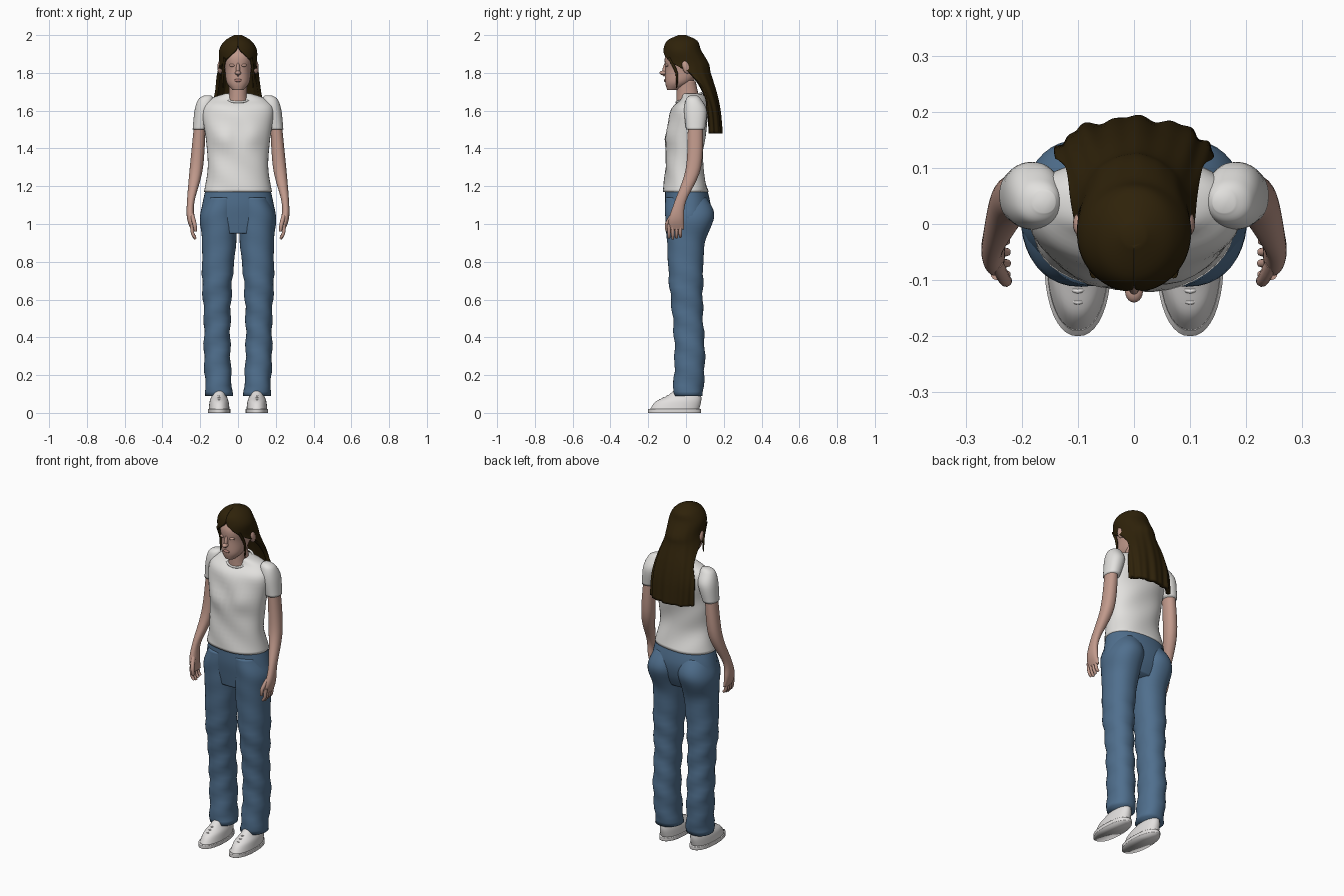
import bpy, bmesh
from math import sin, cos, pi, radians, exp
from mathutils import Matrix, Vector

if "Cube" in bpy.data.objects:
    bpy.data.objects.remove(bpy.data.objects["Cube"])


def material(name, *rgb):
    mat = bpy.data.materials.new(name)
    mat.use_nodes = True
    mat.diffuse_color = (*rgb, 1)
    shader = mat.node_tree.nodes["Principled BSDF"]
    shader.inputs["Base Color"].default_value = (*rgb, 1)
    return mat


SKIN = material("skin", .53, .32, .26)
LIPS = material("lips", .42, .21, .18)
HAIR = material("dark brown hair", .028, .016, .003)
SHIRT = material("white cotton", .76, .75, .73)
DENIM = material("blue denim", .08, .16, .27)
SHOE = material("white leather", .76, .74, .73)


def finish(name, bm, mat, mirror):
    """Turn a bmesh into a smooth object whose hems stay crisp."""
    for edge in bm.edges:
        edge.smooth = edge.calc_face_angle(0) < radians(50)
    mesh = bpy.data.meshes.new(name)
    bm.to_mesh(mesh)
    bm.free()
    mesh.materials.append(mat)
    for polygon in mesh.polygons:
        polygon.use_smooth = True
    ob = bpy.data.objects.new(name, mesh)
    bpy.context.collection.objects.link(ob)
    if mirror:
        ob.modifiers.new("mirror", "MIRROR").use_mirror_merge = False
    return ob


def spline(points, steps):
    """Smooth curve through a few points of any dimension."""
    keys = [Vector(p) for p in points]
    keys = [keys[0], *keys, keys[-1]]
    for before, start, end, after in zip(keys, keys[1:], keys[2:], keys[3:]):
        for i in range(steps):
            t = i / steps
            enter, leave = (end - before) / 2, (after - start) / 2
            bend = enter + leave - 2 * (end - start)
            yield start + t * (enter + t * (end - start - enter - bend + t * bend))
    yield keys[-1]


def signed_power(value, exponent):
    return abs(value) ** exponent * (1 if value >= 0 else -1)


def loft(name, mat, rings, mirror=False, count=40, power=2.2, push=None, arc=False):
    """Skin over horizontal ovals: height, centre x, centre y, radius x, radius y,
    and for an arc the half angle left open at the front."""
    bm = bmesh.new()
    rows = []
    for z, cx, cy, rx, ry, *opening in spline(rings, 6):
        gap = radians(max(0, opening[0])) if arc else 0
        row = []
        for i in range(count):
            angle = gap + 2 * (pi - gap) * i / (count - 1 if arc else count)
            x = cx + rx * signed_power(sin(angle), 2 / power)
            y = cy - ry * signed_power(cos(angle), 2 / power)
            if push:
                x, y = push(x, y, z, angle)
            row.append(bm.verts.new((x, y, z)))
        rows.append(row)
    for low, high in zip(rows, rows[1:]):
        for i in range(count - 1 if arc else count):
            j = (i + 1) % count
            bm.faces.new((low[i], low[j], high[j], high[i]))
    bm.faces.new(rows[-1])
    if not arc:
        bm.faces.new(reversed(rows[0]))
    return finish(name, bm, mat, mirror)


def ellipsoid(name, mat, centre, radii, mirror=False, tilt=0):
    bm = bmesh.new()
    place = Matrix.Translation(centre) @ Matrix.Rotation(radians(tilt), 4, "X")
    bmesh.ops.create_uvsphere(bm, u_segments=20, v_segments=12, radius=1,
                              matrix=place @ Matrix.Diagonal((*radii, 1)))
    return finish(name, bm, mat, mirror)


def tube(name, mat, radius, points, tip=1, closed=False):
    """Round strand through points, tapering to the tip factor."""
    curve = bpy.data.curves.new(name, "CURVE")
    curve.dimensions = "3D"
    curve.bevel_depth, curve.bevel_resolution = radius, 3
    curve.use_fill_caps = True
    line = curve.splines.new("POLY")
    path = list(spline(points, 4))
    line.points.add(len(path) - 1)
    for i, (point, position) in enumerate(zip(line.points, path)):
        point.co = (*position, 1)
        point.radius = 1 + (tip - 1) * (i / len(path)) ** 2
    line.use_cyclic_u = closed
    curve.materials.append(mat)
    bpy.context.collection.objects.link(bpy.data.objects.new(name, curve))


def tube_pair(name, mat, radius, points, tip=1):
    for side, sign in (("left", 1), ("right", -1)):
        mirrored = [(sign * x, y, z) for x, y, z in points]
        tube(f"{side}_{name}", mat, radius, mirrored, tip)


# Head, neck and face
loft("head", SKIN, [(1.71, 0, -.07, .03, .03), (1.75, 0, -.04, .06, .07), (1.82, 0, -.01, .07, .1),
                    (1.89, 0, -.01, .08, .1), (1.96, 0, -.02, .05, .05)])
loft("neck", SKIN, [(1.6, 0, .02, .07, .07), (1.67, 0, .01, .05, .06), (1.76, 0, 0, .05, .05)])
ellipsoid("nose_bridge", SKIN, (0, -.11, 1.82), (.01, .014, .04), tilt=-12)
ellipsoid("nose_tip", SKIN, (0, -.12, 1.8), (.016, .02, .012))
ellipsoid("ear", SKIN, (.095, 0, 1.83), (.014, .02, .036), mirror=True, tilt=18)
ellipsoid("eyelid", SKIN, (.03, -.1, 1.84), (.017, .012, .008), mirror=True)
ellipsoid("mouth", LIPS, (0, -.11, 1.76), (.02, .007, .008))


# Hair shell, open around the face and falling behind the shoulders
def strands(x, y, z, angle):
    wave = .04 * sin(9 * angle + 3 * z) + .03 * sin(17 * angle)
    wave *= max(0, 1.95 - z)
    return x * (1 + wave), y + abs(y) * wave


hair = loft("long_hair", HAIR, [
    (1.48, 0, .12, .14, .07, 90), (1.6, 0, .11, .14, .07, 95), (1.7, 0, .07, .13, .09, 110),
    (1.8, 0, .01, .11, .12, 95), (1.85, 0, 0, .1, .12, 55), (1.92, 0, -.02, .1, .1, 7),
    (1.97, 0, -.02, .07, .08, 0), (2, 0, -.02, .02, .02, 0)],
    count=120, power=2, push=strands, arc=True)
shell = hair.modifiers.new("thickness", "SOLIDIFY")
shell.thickness, shell.offset = .02, -1
tube_pair("face_lock", HAIR, .008, [(.07, -.09, 1.88), (.08, -.05, 1.8), (.08, -.05, 1.72)], tip=.2)


# Shirt with soft bust shaping, sleeves and collar
def bust(x, y, z, angle):
    if y < 0:
        y -= .016 * exp(-300 * ((abs(x) - .07) ** 2 + (z - 1.46) ** 2))
    return x, y + .003 * sin(35 * z + 25 * x)


loft("shirt_body", SHIRT, [
    (1.17, 0, 0, .18, .12), (1.3, 0, -.01, .16, .1), (1.45, 0, 0, .17, .1),
    (1.6, 0, .02, .19, .1), (1.66, 0, .04, .15, .07), (1.69, 0, .03, .07, .05)], push=bust)
loft("sleeve", SHIRT, [(1.5, .2, .05, .04, .05), (1.6, .18, .05, .05, .06),
                       (1.66, .17, .04, .04, .04), (1.68, .16, .04, .02, .02)], mirror=True)
turns = [i * pi / 8 for i in range(16)]
tube("collar", SHIRT, .006, [(.07 * sin(a), .02 - .07 * cos(a), 1.67 - .025 * cos(a)) for a in turns],
     closed=True)

# Arms, hands, fingers and thumbs
loft("arm", SKIN, [(.97, .24, -.05, .01, .04), (1.03, .25, -.05, .02, .04), (1.12, .25, -.03, .02, .03),
                   (1.3, .22, .04, .035, .04), (1.55, .2, .05, .03, .04)], mirror=True)
for i, finger in enumerate(("index", "middle", "ring", "little")):
    y = .02 * i - .09
    tip_height = .92 + .006 * abs(i - 1)
    tube_pair(finger + "_finger", SKIN, .01,
              [(.245, y, 1), (.24, y, .95), (.225, y, tip_height)], tip=.6)
tube_pair("thumb", SKIN, .012, [(.245, -.07, 1.05), (.23, -.1, 1), (.225, -.1, .96)], tip=.5)


# Jeans: hips and two straight legs with light folds
def folds(x, y, z, angle):
    depth = .004 * sin(48 * z + 2 * angle) * (1 if z < .75 else .3)
    return x + depth * sin(angle), y - depth * cos(angle)


loft("jeans_hips", DENIM, [(.95, 0, 0, .16, .09), (1.02, 0, .01, .2, .11),
                           (1.1, 0, .01, .19, .12), (1.19, 0, 0, .17, .11)])
loft("jeans_leg", DENIM, [
    (.09, .1, .01, .07, .08), (.3, .11, .02, .07, .08), (.5, .11, .01, .07, .08),
    (.7, .11, 0, .08, .09), (.9, .1, 0, .09, .1), (1.04, .1, .02, .1, .13),
    (1.14, .08, 0, .08, .11)], mirror=True, push=folds)

# Shoes: sole, upper and laces
loft("shoe_sole", SHOE, [(z, .1, -.06, .06, .14) for z in (0, .02)], mirror=True)
loft("shoe_upper", SHOE, [(.02, .1, -.06, .055, .13), (.06, .1, -.04, .05, .12),
                          (.09, .1, -.01, .04, .09), (.13, .1, .01, .03, .06)], mirror=True)
for i in range(4):
    y, z = .02 * i - .14, .07 + .01 * i
    tube_pair(f"lace_{i + 1}", SHOE, .004,
              [(.08, y + .01, z - .01), (.1, y, z), (.12, y + .01, z - .01)])
